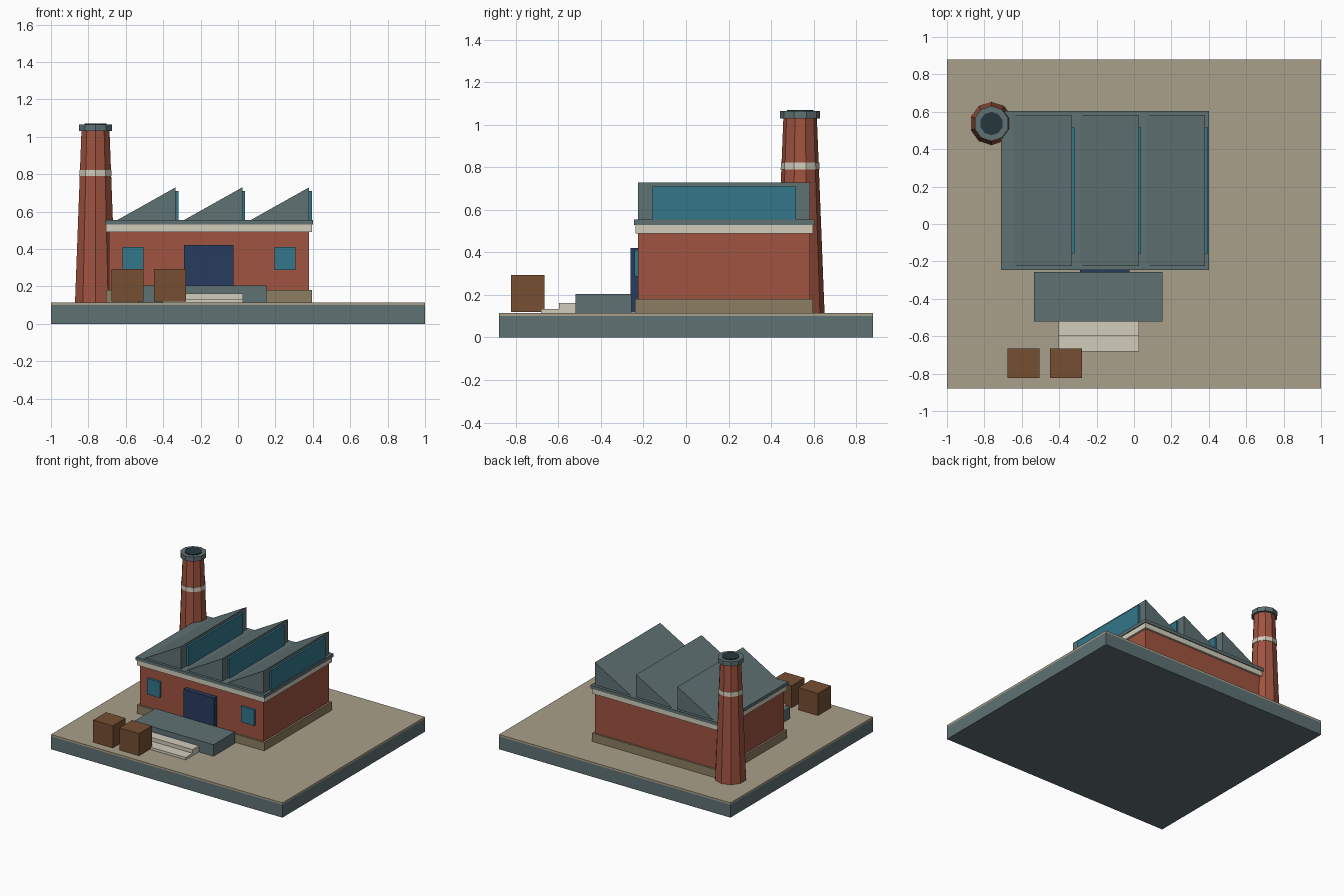
import bpy, bmesh

if "Cube" in bpy.data.objects:
    bpy.data.objects.remove(bpy.data.objects["Cube"])


def material(name, r, g, b):
    # sRGB 0-255 to linear
    m = bpy.data.materials.new(name)
    m.diffuse_color = [(c / 255) ** 2.2 for c in (r, g, b)] + [1]
    m.use_nodes = True
    m.node_tree.nodes["Principled BSDF"].inputs["Base Color"].default_value = m.diffuse_color
    return m


SLATE = material("slate", 95, 112, 114)
SAND = material("sand", 168, 158, 136)
STONE = material("stone", 140, 125, 98)
BRICK = material("brick", 158, 84, 66)
CREAM = material("cream", 208, 203, 186)
GLASS = material("glass", 54, 118, 138)
NAVY = material("navy", 44, 62, 96)
WOOD = material("wood", 118, 80, 54)
DARK = material("dark", 42, 58, 64)


def finish(name, bm, mat):
    bmesh.ops.recalc_face_normals(bm, faces=bm.faces)
    me = bpy.data.meshes.new(name)
    bm.to_mesh(me)
    bm.free()
    ob = bpy.data.objects.new(name, me)
    me.materials.append(mat)
    bpy.context.collection.objects.link(ob)
    return ob


def box(name, x, y, z, mat):
    # each of x, y, z is a (min, max) pair
    bm = bmesh.new()
    bmesh.ops.create_cube(bm, size=1)
    for v in bm.verts:
        v.co = [r[0] if c < 0 else r[1] for c, r in zip(v.co, (x, y, z))]
    return finish(name, bm, mat)


def frustum(name, centre, z, r1, r2, mat, sides=10):
    bm = bmesh.new()
    bmesh.ops.create_cone(bm, cap_ends=True, segments=sides, radius1=r1,
                          radius2=r2, depth=z[1] - z[0])
    bmesh.ops.translate(bm, verts=bm.verts, vec=(*centre, sum(z) / 2))
    return finish(name, bm, mat)


def prism(name, profile, y, mat):
    # extrude an xz profile along y
    bm = bmesh.new()
    face = bm.faces.new([bm.verts.new((px, y[0], pz)) for px, pz in profile])
    ext = bmesh.ops.extrude_face_region(bm, geom=[face])
    verts = [g for g in ext["geom"] if isinstance(g, bmesh.types.BMVert)]
    bmesh.ops.translate(bm, verts=verts, vec=(0, y[1] - y[0], 0))
    return finish(name, bm, mat)


# Ground slab
box("base_slab", (-1, 1), (-0.88, 0.88), (0, 0.1), SLATE)
box("yard_surface", (-1, 1), (-0.88, 0.88), (0.1, 0.115), SAND)

# Main hall
box("plinth", (-0.705, 0.395), (-0.24, 0.597), (0.115, 0.18), STONE)
box("walls", (-0.69, 0.38), (-0.225, 0.583), (0.18, 0.49), BRICK)
box("cornice", (-0.705, 0.395), (-0.238, 0.598), (0.49, 0.53), CREAM)
box("roof_slab", (-0.712, 0.402), (-0.245, 0.605), (0.53, 0.555), SLATE)

# Sawtooth roof with glazed vertical sides
pitch = 1.07 / 3
for i in range(3):
    x0 = -0.69 + i * pitch
    x1 = x0 + pitch
    prism(f"roof_tooth_{i + 1}", [(x0, 0.53), (x1, 0.53), (x1, 0.73)],
          (-0.225, 0.583), SLATE)
    box(f"roof_glazing_{i + 1}", (x1 - 0.005, x1 + 0.015), (-0.157, 0.517),
        (0.54, 0.71), GLASS)

# Door and windows
box("door", (-0.289, -0.025), (-0.26, -0.22), (0.118, 0.422), NAVY)
for i, x in enumerate((-0.562, 0.252)):
    box(f"window_{i + 1}", (x - 0.056, x + 0.056), (-0.243, -0.22),
        (0.288, 0.412), GLASS)

# Loading dock and steps
box("loading_dock", (-0.535, 0.152), (-0.52, -0.257), (0.115, 0.205), SLATE)
box("upper_step", (-0.403, 0.026), (-0.597, -0.52), (0.115, 0.163), CREAM)
box("lower_step", (-0.403, 0.026), (-0.683, -0.597), (0.115, 0.134), CREAM)

# Crates
for i, x in enumerate((-0.59, -0.363)):
    box(f"crate_{i + 1}", (x - 0.085, x + 0.085), (-0.824, -0.665),
        (0.12, 0.293), WOOD)

# Chimney
C = (-0.762, 0.537)
frustum("chimney_shaft", C, (0.115, 1.03), 0.115, 0.079, BRICK)
frustum("chimney_band", C, (0.79, 0.823), 0.0915, 0.09, CREAM)
frustum("chimney_cap", C, (1.03, 1.065), 0.094, 0.094, SLATE)
frustum("chimney_mouth", C, (1.05, 1.071), 0.062, 0.062, DARK)
